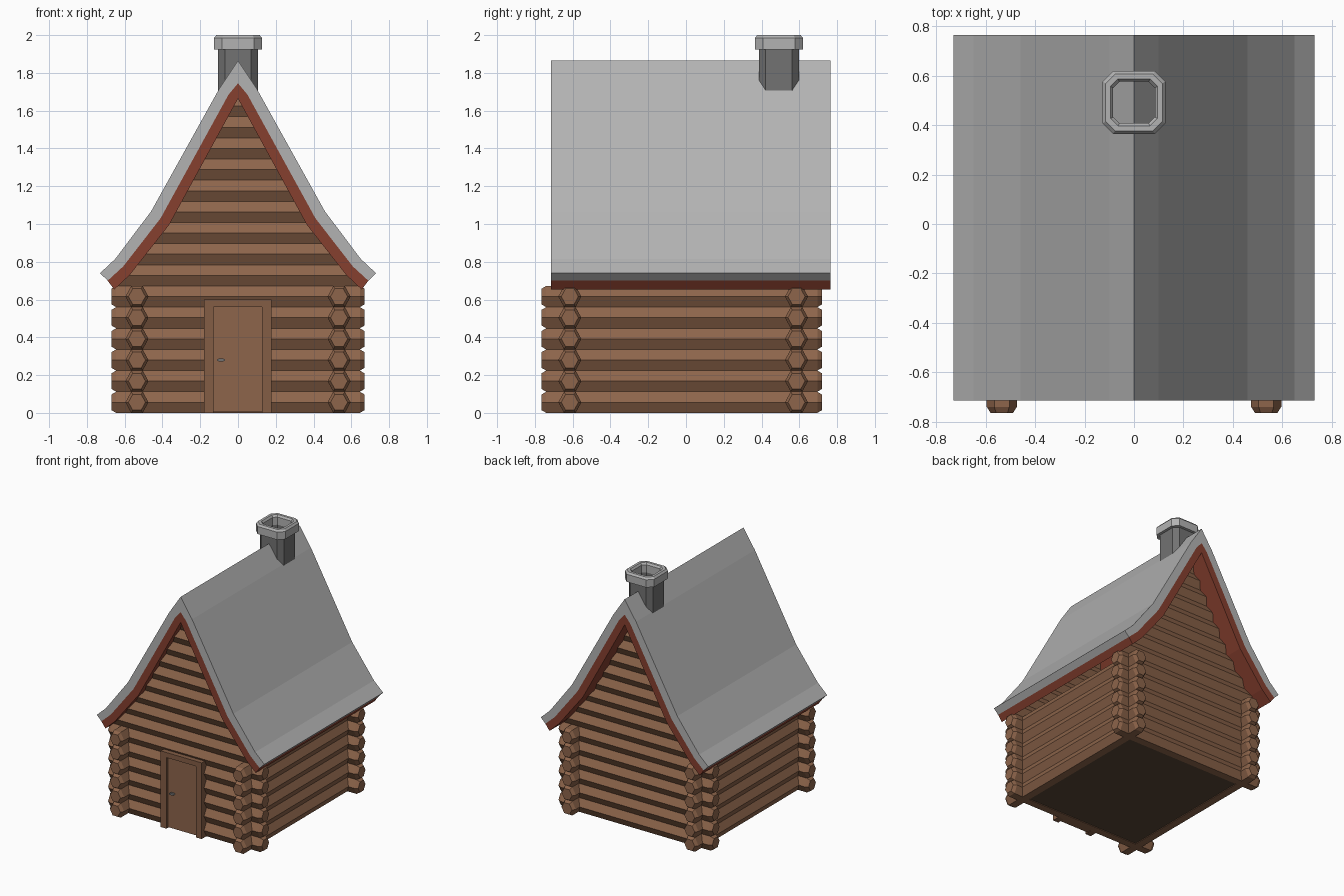
import bpy, bmesh, math
from mathutils import Vector

if "Cube" in bpy.data.objects:
    bpy.data.objects.remove(bpy.data.objects["Cube"])


def material(name, rgb):
    m = bpy.data.materials.new(name)
    m.diffuse_color = (*rgb, 1)
    m.use_nodes = True
    m.node_tree.nodes["Principled BSDF"].inputs["Base Color"].default_value = m.diffuse_color
    return m


WOOD = material("wood", (0.27, 0.13, 0.07))
DOOR = material("door_wood", (0.23, 0.11, 0.06))
RED = material("red_trim", (0.24, 0.05, 0.028))
SLATE = material("roof_grey", (0.45, 0.45, 0.45))
STONE = material("stone", (0.17, 0.17, 0.17))
FLOOR = material("dark_wood", (0.10, 0.06, 0.035))


def loft(name, mat, rings, closed=False):
    """Skin a row of matching rings; cap the ends unless closed on itself."""
    bm = bmesh.new()
    vs = [[bm.verts.new(p) for p in r] for r in rings]
    pairs = list(zip(vs, vs[1:])) + ([(vs[-1], vs[0])] if closed else [])
    n = len(rings[0])
    for a, b in pairs:
        for i in range(n):
            j = (i + 1) % n
            bm.faces.new((a[i], a[j], b[j], b[i]))
    if not closed:
        bm.faces.new(vs[0])
        bm.faces.new(vs[-1])
    bmesh.ops.recalc_face_normals(bm, faces=bm.faces)
    me = bpy.data.meshes.new(name)
    bm.to_mesh(me)
    bm.free()
    me.materials.append(mat)
    ob = bpy.data.objects.new(name, me)
    bpy.context.collection.objects.link(ob)
    return ob


def box(name, mat, x0, x1, y0, y1, z0, z1):
    return loft(name, mat, [[(x0, y0, z), (x1, y0, z), (x1, y1, z), (x0, y1, z)]
                            for z in (z0, z1)])


PITCH = 0.112


def log(name, axis, a, b, across, z, taper=True):
    """Six-sided log along x or y, with tapered ends."""
    stops = [(a, 0.74), (a + 0.025, 1), (b - 0.025, 1), (b, 0.74)] if taper else [(a, 1), (b, 1)]
    rings = []
    for t, s in stops:
        ring = []
        for k in range(6):
            ang = k * math.pi / 3
            c = across + 0.061 * s * math.cos(ang)
            h = z + PITCH / 2 * s * math.sin(ang) / math.sin(math.pi / 3)
            ring.append((t, c, h) if axis == "x" else (c, t, h))
        rings.append(ring)
    return loft(name, WOOD, rings)


# Roof half-profiles (x, z): outer skin, skin/trim boundary, trim underside
OUTER = [(0, 1.865), (0.10, 1.715), (0.46, 1.067), (0.65, 0.815), (0.73, 0.74)]
MIDDLE = [(0, 1.745), (0.05, 1.685), (0.41, 1.03), (0.608, 0.775), (0.69, 0.70)]
INNER = [(0, 1.665), (0.01, 1.645), (0.365, 0.995), (0.573, 0.73), (0.655, 0.653)]
ROOF_Y = (-0.715, 0.765)


def roof_layer(name, mat, top, bottom):
    def full(p):
        return [(-x, z) for x, z in reversed(p[1:])] + p
    y0, y1 = ROOF_Y
    loft(name, mat, [[(a, y0, b), (c, y0, d), (c, y1, d), (a, y1, b)]
                     for (a, b), (c, d) in zip(full(top), full(bottom))])


roof_layer("roof_covering", SLATE, OUTER, MIDDLE)
roof_layer("roof_trim", RED, MIDDLE, INNER)


def half_width(z):
    for (x0, z0), (x1, z1) in zip(MIDDLE, MIDDLE[1:]):
        if z1 <= z <= z0:
            return x0 + (x1 - x0) * (z0 - z) / (z0 - z1)
    return 0.67


# Log walls, then gable logs clipped to the roof
for i in range(15):
    z = PITCH * (i + 0.5)
    for side, y in (("front", -0.615), ("back", 0.585)):
        if i < 6:
            log(f"{side}_wall_log_{i}", "x", -0.67, 0.67, y, z)
        else:
            w = half_width(z) - 0.005
            log(f"{side}_gable_log_{i}", "x", -w, w, y, z, taper=False)
    if i < 6:
        for side, x in (("left", -0.535), ("right", 0.535)):
            log(f"{side}_wall_log_{i}", "y", -0.765, 0.72, x, z)

# Floor
box("floor", FLOOR, -0.53, 0.53, -0.61, 0.58, 0.004, 0.03)

# Door with frame and handle
for side, x in (("left", -0.18), ("right", 0.127)):
    box(f"door_jamb_{side}", DOOR, x, x + 0.05, -0.705, -0.60, 0, 0.6)
box("door_lintel", DOOR, -0.13, 0.127, -0.705, -0.60, 0.56, 0.6)
box("door_panel", WOOD, -0.13, 0.127, -0.685, -0.60, 0.005, 0.56)
loft("door_handle", STONE, [[(-0.09 + 0.022 * math.cos(k * math.pi / 4), y,
                              0.28 + 0.009 * math.sin(k * math.pi / 4)) for k in range(8)]
                            for y in (-0.68, -0.702)])


# Hollow chimney with a collar, square with cut corners
def chimney_ring(r, c, z, y=0.492):
    return [(px, y + py, z) for px, py in
            ((r, -r + c), (r, r - c), (r - c, r), (-r + c, r),
             (-r, r - c), (-r, -r + c), (-r + c, -r), (r - c, -r))]


loft("chimney_shaft", STONE, [chimney_ring(0.105, 0.035, 1.60), chimney_ring(0.105, 0.035, 1.94),
                              chimney_ring(0.085, 0.025, 1.94), chimney_ring(0.085, 0.025, 1.60)],
     closed=True)
loft("chimney_cap", SLATE, [chimney_ring(0.127, 0.042, 1.925), chimney_ring(0.127, 0.042, 1.985),
                            chimney_ring(0.115, 0.038, 2.0), chimney_ring(0.095, 0.03, 2.0),
                            chimney_ring(0.084, 0.025, 1.985), chimney_ring(0.084, 0.025, 1.925)],
     closed=True)
